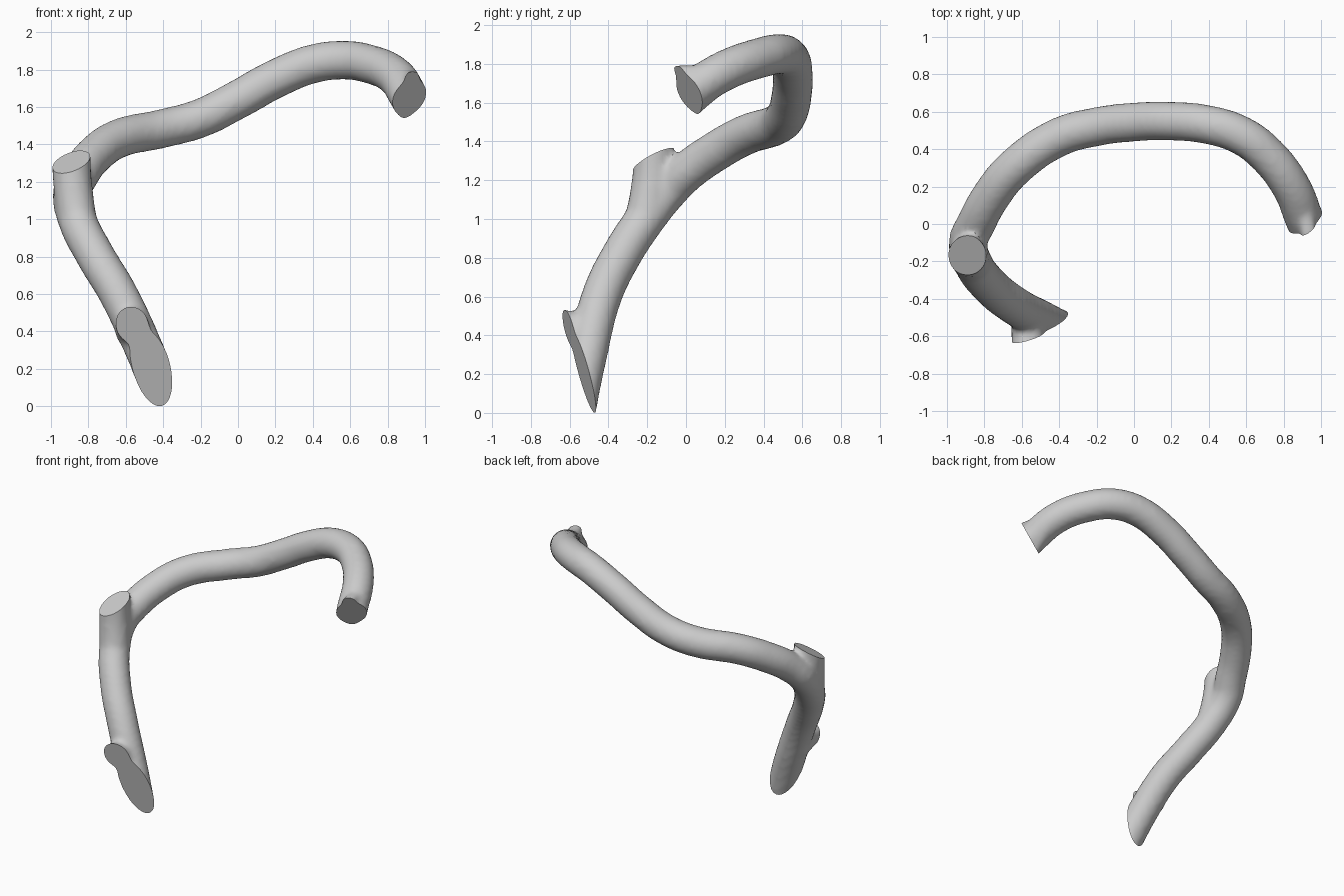
import bpy, bmesh
from mathutils import Vector

if "Cube" in bpy.data.objects:
    bpy.data.objects.remove(bpy.data.objects["Cube"], do_unlink=True)

mat = bpy.data.materials.new("light_grey")
mat.use_nodes = True
grey = (0.6, 0.6, 0.6, 1)
mat.diffuse_color = grey
mat.node_tree.nodes["Principled BSDF"].inputs["Base Color"].default_value = grey

# Swept branches: one bent limb, a cut-off stub and flares at the sawn ends
limb = [(-.29, -.60, -.2), (-.38, -.57, 0), (-.5, -.51, .3), (-.64, -.435, .6),
        (-.76, -.34, .8), (-.86, -.21, 1), (-.885, -.09, 1.15), (-.845, .0, 1.24),
        (-.77, .14, 1.34), (-.64, .3, 1.43), (-.4, .465, 1.485), (-.2, .52, 1.54),
        (0, .545, 1.64), (.2, .55, 1.75), (.4, .53, 1.83), (.57, .475, 1.85),
        (.7, .38, 1.83), (.84, .2, 1.765), (.91, .03, 1.66), (.98, -.12, 1.54)]
stub = [(-.86, -.21, 1), (-.885, -.175, 1.2), (-.895, -.165, 1.42)]
lower_flare = [(-.57, -.46, .4), (-.565, -.7, .46)]
tip_flare_low = [(.9, .16, 1.68), (.905, .0, 1.54)]
tip_flare_high = [(.9, .14, 1.75), (.94, -.08, 1.75)]

curve = bpy.data.curves.new("limb_path", "CURVE")
curve.dimensions = "3D"
curve.bevel_depth = 1
curve.bevel_resolution = 6
curve.use_fill_caps = True
curve.resolution_u = 8
for points, radius in ((limb, .105), (stub, .105), (lower_flare, .09),
                       (tip_flare_low, .045), (tip_flare_high, .045)):
    spline = curve.splines.new("BEZIER")
    spline.bezier_points.add(len(points) - 1)
    for bp, co in zip(spline.bezier_points, points):
        bp.co = co
        bp.radius = radius
        bp.handle_left_type = bp.handle_right_type = "AUTO"


def evaluated_mesh(ob):
    """Return a new mesh with the object's modifiers applied."""
    dg = bpy.context.evaluated_depsgraph_get()
    return bpy.data.meshes.new_from_object(ob.evaluated_get(dg), depsgraph=dg)


path = bpy.data.objects.new("limb_path", curve)
bpy.context.collection.objects.link(path)
branch = bpy.data.objects.new("branch", evaluated_mesh(path))
bpy.context.collection.objects.link(branch)
bpy.data.objects.remove(path)

# Fuse the branches into one skin with softened joints
remesh = branch.modifiers.new("fuse", "REMESH")
remesh.mode = "VOXEL"
remesh.voxel_size = .02
soften = branch.modifiers.new("soften", "SMOOTH")
soften.factor = .5
soften.iterations = 5
fused = evaluated_mesh(branch)
branch.modifiers.clear()
branch.data = fused


def saw(bm, point, normal, reach):
    """Saw the branch flat at a plane, near the point only, and cap it."""
    p, n = Vector(point), Vector(normal).normalized()
    faces = [f for f in bm.faces if (f.calc_center_median() - p).length < reach]
    edges = {e for f in faces for e in f.edges}
    verts = {v for f in faces for v in f.verts}
    bmesh.ops.bisect_plane(bm, geom=faces + list(edges) + list(verts),
                           plane_co=p, plane_no=n, dist=1e-5)
    waste = [v for v in bm.verts
             if (v.co - p).length < reach and (v.co - p).dot(n) > 1e-4]
    bmesh.ops.delete(bm, geom=waste, context="VERTS")
    rim = [e for e in bm.edges if e.is_boundary]
    bmesh.ops.holes_fill(bm, edges=rim, sides=0)


bm = bmesh.new()
bm.from_mesh(branch.data)
saw(bm, (-.48, -.545, .27), (.26, -.94, -.2), .75)    # lower end
saw(bm, (.92, .02, 1.65), (.5, -.75, -.42), .5)       # far tip
saw(bm, (-.89, -.16, 1.31), (-.3, -.5, 1), .27)       # stub
bmesh.ops.recalc_face_normals(bm, faces=bm.faces[:])
bm.to_mesh(branch.data)
bm.free()

branch.data.materials.clear()
branch.data.materials.append(mat)
for poly in branch.data.polygons:
    poly.material_index = 0
bpy.ops.object.select_all(action="DESELECT")
branch.select_set(True)
bpy.context.view_layer.objects.active = branch
bpy.ops.object.shade_smooth_by_angle(angle=.6)
